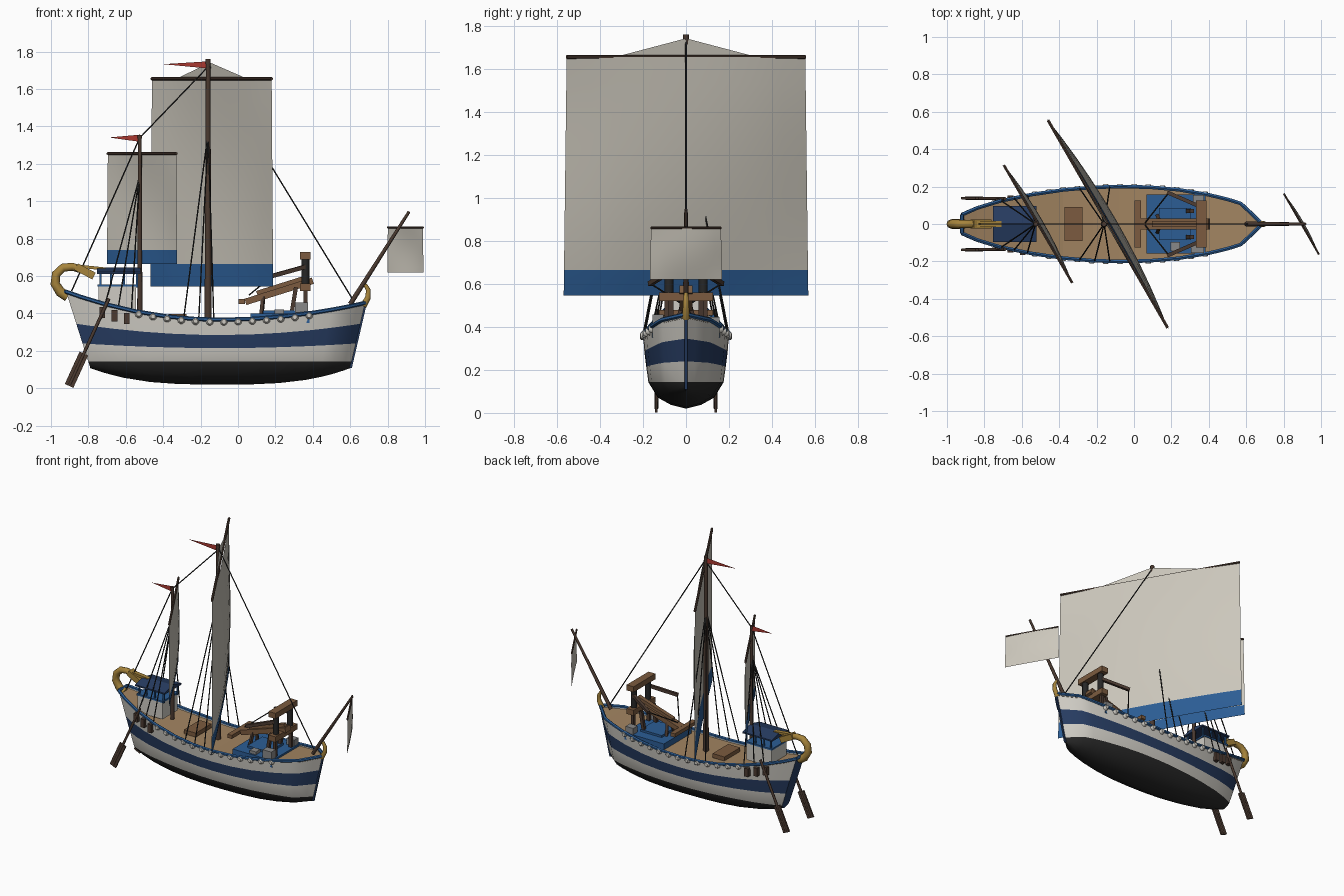
import bpy, bmesh, math
from mathutils import Vector as V

if "Cube" in bpy.data.objects:
    bpy.data.objects.remove(bpy.data.objects["Cube"])

COL = dict(white=(.62, .6, .55), navy=(.02, .045, .12), blue=(.025, .11, .3), black=(.02, .02, .02),
           sail=(.6, .57, .5), dark=(.07, .042, .03), brown=(.2, .105, .05), deck=(.36, .23, .12),
           gold=(.38, .23, .045), red=(.4, .04, .03), grey=(.25, .25, .25))
MAT = {}
for k, c in COL.items():
    MAT[k] = bpy.data.materials.new(k)
    MAT[k].diffuse_color = (*c, 1)


def mesh(name, verts, faces, mats, idx=None, smooth=None):
    me = bpy.data.meshes.new(name)
    me.from_pydata([tuple(v) for v in verts], [], faces)
    for m in mats:
        me.materials.append(MAT[m])
    if idx:
        me.polygons.foreach_set("material_index", idx)
    ob = bpy.data.objects.new(name, me)
    bpy.context.collection.objects.link(ob)
    if smooth:
        bpy.ops.object.select_all(action='DESELECT')
        ob.select_set(True)
        bpy.context.view_layer.objects.active = ob
        bpy.ops.object.shade_smooth_by_angle(angle=math.radians(smooth))
    return ob


def box(name, c, s, mat):
    x, y, z = (h / 2 for h in s)
    vs = [V(c) + V((a * x, b * y, d * z)) for a in (-1, 1) for b in (-1, 1) for d in (-1, 1)]
    fs = [(0, 1, 3, 2), (4, 6, 7, 5), (0, 4, 5, 1), (2, 3, 7, 6), (0, 2, 6, 4), (1, 5, 7, 3)]
    return mesh(name, vs, fs, [mat])


def bar(name, a, b, w, h, mat):
    """Box beam from a to b, w across and h deep."""
    a, b = V(a), V(b)
    ob = box(name, (0, 0, 0), ((b - a).length, w, h), mat)
    ob.location = (a + b) / 2
    ob.rotation_euler = (b - a).to_track_quat('X', 'Z').to_euler()
    return ob


def tube(name, pts, r, mat, n=8, r2=None):
    """Round tube along a path, tapering from r to r2."""
    pts = [V(p) for p in pts]
    r2 = r if r2 is None else r2
    vs, fs, m = [], [], len(pts)
    for i, p in enumerate(pts):
        d = (pts[min(i + 1, m - 1)] - pts[max(i - 1, 0)]).normalized()
        s = d.cross(V((0, 1, 0)) if abs(d.y) < .9 else V((0, 0, 1))).normalized()
        t = d.cross(s)
        rr = r + (r2 - r) * i / (m - 1)
        vs += [p + rr * (s * math.cos(k * math.tau / n) + t * math.sin(k * math.tau / n)) for k in range(n)]
    for i in range(m - 1):
        fs += [(i * n + k, i * n + (k + 1) % n, (i + 1) * n + (k + 1) % n, (i + 1) * n + k) for k in range(n)]
    fs += [tuple(range(n))[::-1], tuple(range((m - 1) * n, m * n))]
    return mesh(name, vs, fs, [mat], smooth=50)


# hull lines
PLAN = [(-.92, .05), (-.84, .085), (-.72, .122), (-.55, .157), (-.38, .182), (-.22, .196), (-.08, .2),
        (.08, .197), (.24, .183), (.4, .156), (.5, .132), (.57, .11), (.64, .045), (.68, .006)]


def sheer(x):
    return .37 + (x + .1) ** 2 * (.223 if x < -.1 else .148)


def half(x):
    for (a, wa), (b, wb) in zip(PLAN, PLAN[1:]):
        if x <= b:
            return wa + (wb - wa) * (x - a) / (b - a)
    return 0.006


def section(x, w):
    s = (x + .92) / 1.6
    u = abs(2 * s - 1)
    keel = .02 + .088 * u ** 3
    out = []
    for z, f in ((keel, 0), (keel + (.143 - keel) * .14, .35), (keel + (.143 - keel) * .42, .66), (.143, .875),
                 (.215 + .025 * u * u, .925), (.285 + .06 * u * u, .97), (sheer(x), 1)):
        xs = -.79 - .13 * max(0, z - .11) / .41
        xb = .6 + .08 * max(0, z - .11) / .35
        out.append((xs + (xb - xs) * s, w * f, z))
    return out


vs, fs, idx = [], [], []
for x, w in PLAN:
    sec = section(x, w)
    vs += [(a, -b, c) for a, b, c in sec[:0:-1]] + sec
N = 13
band = [2, 0, 1, 0, 1, 1]
band = [0, 1, 0, 2, 2, 2]
for i in range(len(PLAN) - 1):
    for j in range(N - 1):
        fs.append((i * N + j, i * N + j + 1, (i + 1) * N + j + 1, (i + 1) * N + j))
        idx.append(band[min(j, 11 - j)])
fs += [tuple(range(N))[::-1], tuple(range((len(PLAN) - 1) * N, len(PLAN) * N))]
mesh("hull", vs, fs, ["white", "navy", "black"], idx + [1, 1], smooth=35)

# deck and rails
vs = [(x, s * w * .97, sheer(x) - .018) for x, w in PLAN for s in (-1, 1)]
mesh("deck", vs, [(2 * i, 2 * i + 2, 2 * i + 3, 2 * i + 1) for i in range(len(PLAN) - 1)], ["deck"])
for s in (-1, 1):
    tube("rail", [(x, s * w, sheer(x) - .003) for x, w in PLAN], .011, "blue", 6)
tube("stern_rail", [(-.92, -.05, .517), (-.92, .05, .517)], .011, "blue", 6)
bar("stem_post", (.602, 0, .11), (.684, 0, .465), .012, .014, "navy")

# shields, hull brackets and steering oars on both sides
for s in (-1, 1):
    for i in range(13):
        x = -.53 + i * .0758
        y, z = s * half(x), sheer(x) - .014
        tube("shield", [(x, y - s * .004, z), (x, y + s * .009, z), (x, y + s * .015, z)], .021, "white", 10, .012)
    for x in (-.725, -.66, -.595):
        box("hull_bracket", (x, s * (half(x) + .002), sheer(x) - .052), (.03, .03, .06), "dark")
    a, b = V((-.69, s * .135, .48)), V((-.9, s * .138, .02))
    tube("steering_oar_shaft", [a, b], .009, "dark")
    bar("steering_oar_blade", a.lerp(b, .64), a.lerp(b, 1.015), .012, .05, "dark")

# masts, spars
tube("main_mast", [(-.16, 0, .34), (-.16, 0, 1.74)], .019, "dark", 10, .012)
tube("main_mast_cap", [(-.16, 0, 1.735), (-.16, 0, 1.76)], .014, "dark")
tube("aft_mast", [(-.525, 0, .4), (-.525, 0, 1.35)], .014, "dark", 10, .01)
tube("aft_mast_cap", [(-.525, 0, 1.335), (-.525, 0, 1.355)], .012, "dark")
tube("bowsprit", [(.6, 0, .45), (.915, 0, .945)], .013, "dark", 8, .008)


# billowed sail with its yard
def sail(name, cx, hx, hy, top, bot, stripe, bulge, r):
    U, vs, fs, idx = 10, [], [], []
    rows = [top + (stripe - top) * i / 8 for i in range(9)] + ([(stripe + bot) / 2, bot] if bot < stripe else [])
    n = V((.866, .5, 0))
    for z in rows:
        v = (top - z) / (top - bot)
        for k in range(U + 1):
            u = 2 * k / U - 1
            vs.append(V((cx, 0, z)) + V((hx, -hy, 0)) * u * (1 + .025 * v)
                      + n * bulge * (1 - u * u) * math.sin(math.pi * (.08 + .87 * v)))
    for i in range(len(rows) - 1):
        for k in range(U):
            a = i * (U + 1) + k
            fs.append((a, a + 1, a + U + 2, a + U + 1))
            idx.append(int(i >= 8))
    mesh(name, vs, fs, ["sail", "blue"], idx, smooth=60)
    tube(name + "_yard", [(cx - hx, hy, top), (cx, 0, top), (cx + hx, -hy, top)], r, "dark", 6)


sail("main_sail", -.14, .32, .555, 1.655, .545, .665, .05, .009)
sail("aft_sail", -.513, .183, .315, 1.255, .665, .74, .03, .008)
sail("bow_sail", .895, .094, .163, .86, .62, .62, .015, .006)
mesh("topsail", [(-.33, .33, 1.655), (.05, -.33, 1.655), (-.15, 0, 1.742)], [(0, 1, 2)], ["sail"])

# pennants
for x, z, l in ((-.16, 1.73, .24), (-.525, 1.338, .165)):
    mesh("pennant", [(x, 0, z - .02), (x, 0, z + .018), (x - l, 0, z + .003),
                     (x, .005, z - .02), (x, .005, z + .018)], [(0, 1, 2), (3, 2, 4), (0, 3, 4, 1)], ["red"])

# rigging
ropes = [((-.16, 0, 1.74), (.61, 0, .48)), ((-.16, 0, 1.72), (-.525, 0, 1.34)), ((-.53, 0, 1.33), (-.89, 0, .52))]
for s in (-1, 1):
    ropes += [((-.16, 0, 1.37), (x, s * half(x), sheer(x))) for x in (-.29, -.21, -.13)]
    ropes += [((-.527, 0, 1.13), (x, s * half(x), sheer(x))) for x in (-.71, -.64, -.57)]
for a, b in ropes:
    tube("rigging_rope", [a, b], .004, "black", 5)

# gilded stern scroll and bow scroll
tube("stern_scroll", [(-.91, 0, .49), (-.95, 0, .515), (-.978, 0, .56), (-.972, 0, .61), (-.935, 0, .645),
                      (-.885, 0, .65), (-.845, 0, .637)], .028, "gold", 8, .02)
bar("stern_scroll_head", (-.865, 0, .65), (-.77, 0, .6), .05, .04, "gold")
bar("stern_scroll_crest", (-.84, 0, .652), (-.71, 0, .638), .03, .016, "gold")
tube("bow_scroll", [(.67, 0, .44), (.695, 0, .485), (.697, 0, .525), (.68, 0, .555)], .018, "gold", 8, .01)

# stern cabin with canopy
box("cabin", (-.645, 0, .485), (.2, .17, .125), "white")
box("cabin_trim", (-.645, 0, .55), (.21, .18, .012), "blue")
for x in (-.735, -.68, -.61, -.54):
    for s in (-1, 1):
        box("canopy_post", (x, s * .078, .58), (.01, .01, .08), "blue")
ps = [(-.097, .612), (.097, .612), (.097, .622), (0, .645), (-.097, .622)]
mesh("canopy_roof", [(x, y, z) for x in (-.755, -.52) for y, z in ps],
     [(0, 1, 2, 3, 4), (9, 8, 7, 6, 5)] + [(i, i + 5, (i + 1) % 5 + 5, (i + 1) % 5) for i in range(5)], ["navy"])

# deck hatch and weapon platform
box("hatch", (-.323, 0, .382), (.095, .18, .03), "brown")
box("platform", (.225, 0, .375), (.315, .315, .05), "blue")
box("platform_step", (.22, 0, .405), (.17, .17, .02), "blue")

# bolt thrower
bar("thrower_stock", (.04, 0, .462), (.4, 0, .575), .06, .035, "brown")
bar("thrower_slider", (.1, 0, .51), (.38, 0, .598), .03, .022, "brown")
bar("winch_beam", (.02, -.125, .465), (.02, .125, .465), .036, .026, "brown")
for z in (.54, .71):
    box("thrower_crossbeam", (.36, 0, z), (.055, .25, .04), "brown")
for s in (-1, 1):
    tube("torsion_bundle", [(.36, s * .08, .55), (.36, s * .08, .7)], .021, "black")
    bar("thrower_arm", (.36, s * .09, .65), (.18, s * .168, .6), .02, .022, "dark")
    tube("thrower_string", [(.185, s * .166, .602), (.06, s * .008, .5)], .004, "black", 5)
    bar("front_leg", (.285, s * .07, .39), (.31, s * .07, .54), .022, .022, "dark")
    bar("rear_leg", (.125, s * .045, .39), (.135, s * .02, .49), .018, .018, "dark")
    bar("leg_brace", (.36, s * .09, .39), (.36, s * .09, .53), .022, .022, "dark")
for c, s in (((.34, -.13, .428), (.07, .05, .06)), ((.345, .13, .42), (.06, .05, .05)), ((.22, -.12, .408), (.05, .05, .025))):
    box("crate", c, s, "grey")

for m in bpy.data.materials:
    if m.users and not m.is_grease_pencil:
        m.use_nodes = True
        m.node_tree.nodes["Principled BSDF"].inputs["Base Color"].default_value = m.diffuse_color
